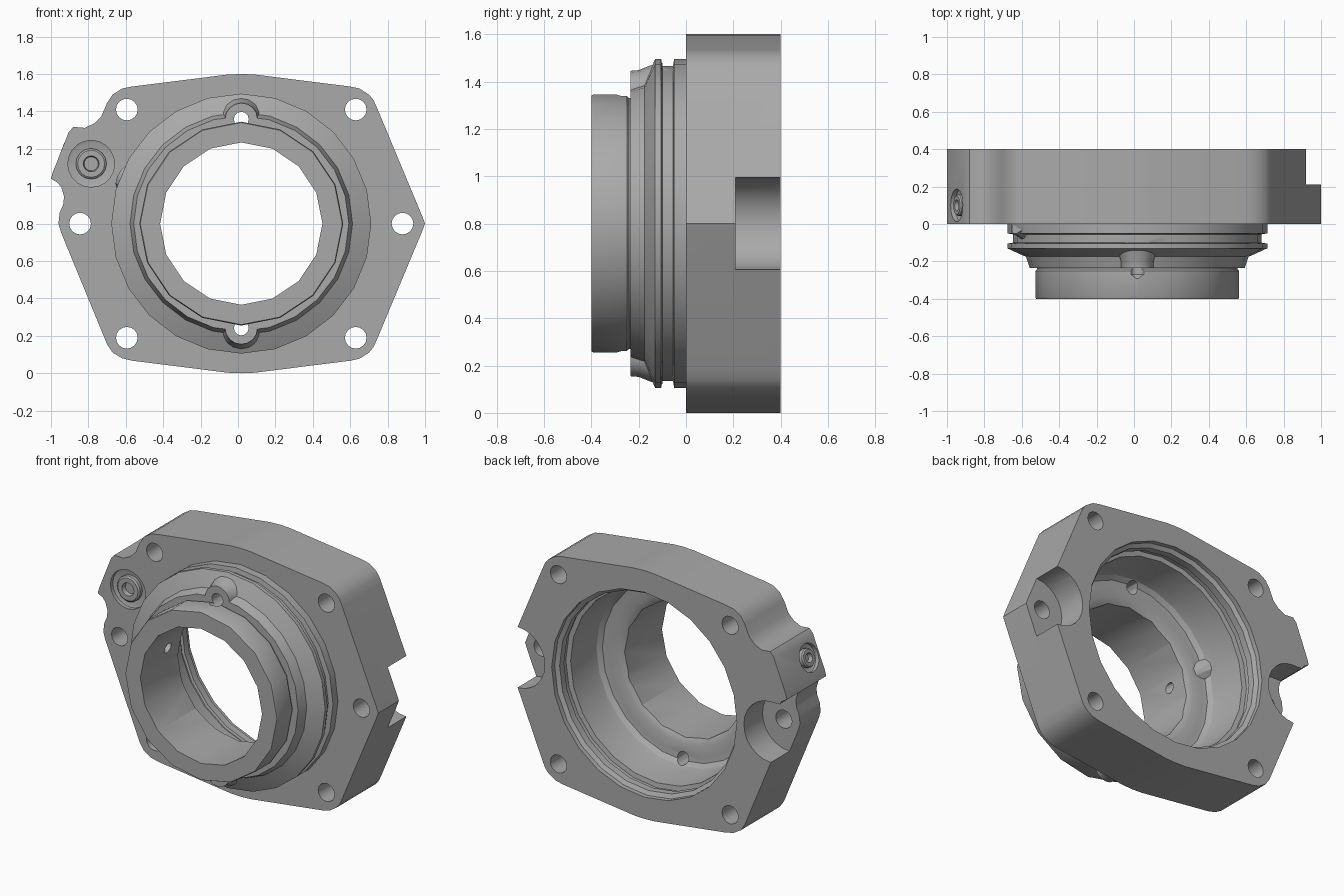
import bpy, bmesh, math
from mathutils import Vector

if "Cube" in bpy.data.objects:
    bpy.data.objects.remove(bpy.data.objects["Cube"])

CX, CZ = 0.0175, 0.8          # bore axis
Y = Vector((0, 1, 0))

metal = bpy.data.materials.new("grey metal")
metal.diffuse_color = (0.4, 0.4, 0.4, 1)
metal.use_nodes = True
metal.node_tree.nodes["Principled BSDF"].inputs["Base Color"].default_value = metal.diffuse_color


def finish(name, bm):
    bmesh.ops.recalc_face_normals(bm, faces=bm.faces)
    me = bpy.data.meshes.new(name)
    bm.to_mesh(me)
    bm.free()
    me.materials.append(metal)
    ob = bpy.data.objects.new(name, me)
    bpy.context.collection.objects.link(ob)
    return ob


def lathe(name, profile, n, origin=(CX, 0, CZ), axis=Y):
    """Closed solid of revolution; profile = (distance along axis, radius)."""
    bm = bmesh.new()
    rot = Vector((0, 0, 1)).rotation_difference(Vector(axis))
    o = Vector(origin)
    up = rot.inverted() @ Vector((0, 0, 1))
    start = math.atan2(up.y, up.x) if up.xy.length > 0.1 else 0
    rings = []
    for d, r in profile:
        ring = []
        for i in range(n):
            a = start + 2 * math.pi * i / n
            ring.append(bm.verts.new(o + rot @ Vector((r * math.cos(a), r * math.sin(a), d))))
        rings.append(ring)
    for a, b in zip(rings, rings[1:]):
        for i in range(n):
            j = (i + 1) % n
            bm.faces.new((a[i], a[j], b[j], b[i]))
    bm.faces.new(rings[0][::-1])
    bm.faces.new(rings[-1])
    return finish(name, bm)


def prism(name, outline, y0, y1):
    bm = bmesh.new()
    f = bm.faces.new([bm.verts.new((x, y0, z)) for x, z in outline])
    out = bmesh.ops.extrude_face_region(bm, geom=[f])
    vs = [v for v in out["geom"] if isinstance(v, bmesh.types.BMVert)]
    bmesh.ops.translate(bm, verts=vs, vec=(0, y1 - y0, 0))
    return finish(name, bm)


def boolean(target, tool, op):
    m = target.modifiers.new("bool", "BOOLEAN")
    m.operation, m.object, m.solver = op, tool, "EXACT"
    bpy.context.view_layer.objects.active = target
    bpy.ops.object.modifier_apply(modifier="bool")
    bpy.data.objects.remove(tool)


def cut(tool):
    boolean(body, tool, "DIFFERENCE")


def join(tool):
    boolean(body, tool, "UNION")


# flange plate: top edge, right side, bottom edge, then the left side with its lug
right = [(0.02, 1.6), (0.09, 1.597), (0.60, 1.533), (0.65, 1.522), (0.70, 1.49),
         (0.725, 1.46), (0.745, 1.415), (0.985, 0.84), (1.0, 0.8)]
lower = [(x, 1.6 - z) for x, z in right[-2::-1]]
left = [(-0.055, 0.003), (-0.565, 0.067), (-0.62, 0.08), (-0.67, 0.11), (-0.70, 0.155),
        (-0.945, 0.75), (-0.96, 0.8), (-0.953, 0.86), (-0.935, 0.9), (-0.93, 0.945),
        (-0.945, 0.995), (-0.965, 1.02), (-1.0, 1.04), (-0.99, 1.075), (-0.905, 1.29),
        (-0.88, 1.317), (-0.82, 1.312), (-0.77, 1.335), (-0.73, 1.375), (-0.70, 1.445),
        (-0.67, 1.49), (-0.62, 1.522), (-0.565, 1.533), (-0.055, 1.597)]
body = prism("bearing_housing", right + lower + left, 0, 0.4)

# stepped collar with seal groove
join(lathe("collar", [(0.05, 0.695), (-0.05, 0.695), (-0.055, 0.665), (-0.1, 0.665),
                      (-0.105, 0.695), (-0.13, 0.695), (-0.16, 0.63), (-0.175, 0.595),
                      (-0.22, 0.58), (-0.235, 0.575)], 24))
# front tube
join(lathe("tube", [(0.03, 0.52), (-0.24, 0.535), (-0.25, 0.545), (-0.39, 0.545),
                    (-0.4, 0.54)], 16))
# flared pads around the two oil holes
for s in (1, -1):
    join(lathe("pad", [(-0.235, 0.087), (-0.2, 0.09), (-0.15, 0.11), (-0.1, 0.12)], 16,
               (CX, 0, CZ + s * 0.558)))

# stepped cavity from the back, then the bore
cut(lathe("cavity", [(0.45, 0.66), (0.37, 0.66), (0.355, 0.635), (0.31, 0.635),
                     (0.305, 0.65), (0.27, 0.65), (0.265, 0.62), (0.08, 0.61),
                     (0.03, 0.6), (0.005, 0.575), (0, 0.54), (0, 0.47),
                     (-0.015, 0.44), (-0.03, 0.41)], 24))
# cast boss inside the cavity for the side passage
join(lathe("passage_boss", [(-0.06, 0.05), (0.0, 0.075), (0.14, 0.075)], 12,
           (-0.50, -0.06, 0.99), Vector((-0.72, 0.5, 0.42)).normalized()))
cut(lathe("bore", [(0.3, 0.434), (-0.5, 0.434)], 16))

# oil holes with drill points
for s in (1, -1):
    cut(lathe("oil_hole", [(0.1, 0.04), (-0.27, 0.04), (-0.3, 0.004)], 12,
              (CX, 0, CZ + s * 0.558)))
# angled passage opening in the bore wall
cut(lathe("passage", [(-0.08, 0.03), (0.12, 0.03)], 12,
          (-0.41, -0.14, 0.91), Vector((-0.75, 0.5, 0.42)).normalized()))

# six bolt holes
for sx, dx, dz in [(s, x, z) for s in (1, -1)
                   for x, z in ((0.612, 0.61), (0.612, -0.61), (0.862, 0))]:
    cut(lathe("bolt_hole", [(-0.1, 0.058), (0.5, 0.058)], 16, (CX + sx * dx, 0, CZ + dz)))

# open-sided spot faces behind the side bolt holes
for s in (1, -1):
    c = CX + s * 0.9
    arc = [(c - s * 0.19 * math.cos(a), CZ + 0.195 * math.sin(a))
           for a in [math.radians(-90 + 15 * i) for i in range(13)]]
    cut(prism("spot_face", arc + [(c + s * 0.3, CZ + 0.195), (c + s * 0.3, CZ - 0.195)],
              0.21, 0.5))

# stepped ports: one on the lug front, one on the slanted lug side
side = Vector((-0.934, 0, 0.357))
ports = [("front_plug", Vector((-0.785, 0, 1.12)), Vector((0, -1, 0)), 0.125),
         ("side_plug", Vector((-0.948, 0.1, 1.182)), side, 0.088)]
for name, p, ax, r in ports:
    cut(lathe("port", [(0.1, r), (-0.025, r), (-0.03, r * 0.9)], 20, p, ax))
    plug = lathe(name, [(-0.05, r * 0.66), (-0.008, r * 0.66), (0, r * 0.58),
                        (0, r * 0.34), (-0.028, r * 0.3)], 16, p, ax)
    plug.select_set(True)

# smooth shading with sharp edges kept
bpy.ops.object.select_all(action="DESELECT")
for ob in bpy.context.scene.objects:
    ob.select_set(True)
    bpy.context.view_layer.objects.active = ob
bpy.ops.object.shade_smooth_by_angle(angle=math.radians(30))
